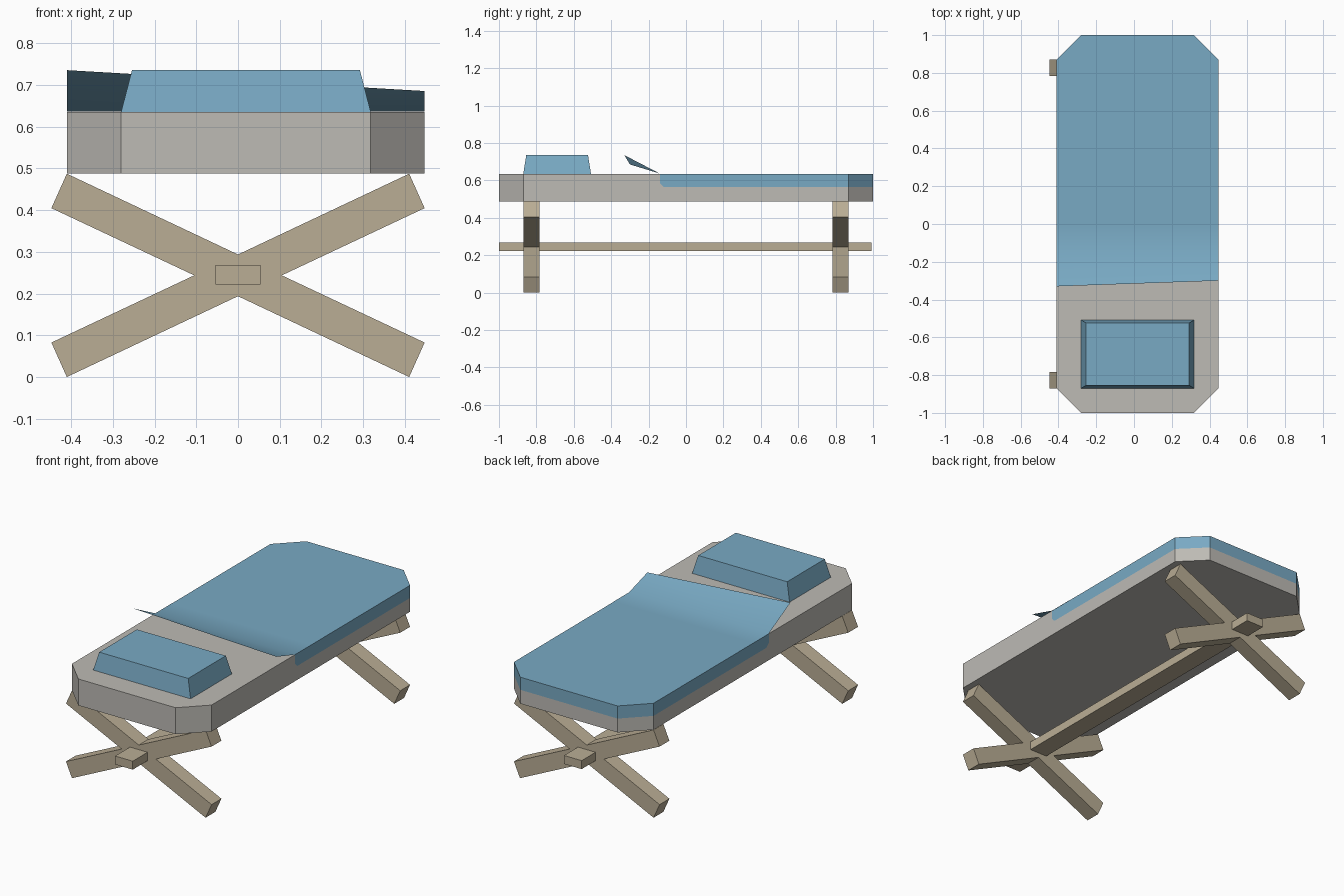
import bpy, bmesh
from mathutils import Vector

if "Cube" in bpy.data.objects:
    bpy.data.objects.remove(bpy.data.objects["Cube"], do_unlink=True)


def material(name, colour):
    mat = bpy.data.materials.new(name)
    mat.use_nodes = True
    mat.diffuse_color = (*colour, 1)
    mat.node_tree.nodes["Principled BSDF"].inputs["Base Color"].default_value = (*colour, 1)
    return mat


BLUE = material("blanket blue", (0.19, 0.40, 0.55))
GREY = material("mattress grey", (0.51, 0.495, 0.46))
WOOD = material("pale wood", (0.49, 0.42, 0.30))


def finish(name, bm, *mats):
    mesh = bpy.data.meshes.new(name)
    bm.to_mesh(mesh)
    bm.free()
    for mat in mats:
        mesh.materials.append(mat)
    obj = bpy.data.objects.new(name, mesh)
    bpy.context.collection.objects.link(obj)
    return obj


def prism(points, offset):
    """Extrude a closed outline by an offset vector."""
    bm = bmesh.new()
    face = bm.faces.new([bm.verts.new(p) for p in points])
    new = bmesh.ops.extrude_face_region(bm, geom=[face])["geom"]
    bmesh.ops.translate(bm, vec=offset, verts=[v for v in new if isinstance(v, bmesh.types.BMVert)])
    bmesh.ops.recalc_face_normals(bm, faces=bm.faces)
    return bm


def box(lo, hi, inset=(0, 0)):
    """Box between two corners, optionally narrowed at the top."""
    bm = bmesh.new()
    bmesh.ops.create_cube(bm, size=1)
    lo, hi = Vector(lo), Vector(hi)
    for v in bm.verts:
        top = v.co.z > 0
        sx, sy = (1 if v.co.x > 0 else -1), (1 if v.co.y > 0 else -1)
        v.co = [(lo[i] + hi[i]) / 2 + v.co[i] * (hi[i] - lo[i]) for i in range(3)]
        if top:
            v.co.x -= sx * inset[0]
            v.co.y -= sy * inset[1]
    return bm


# Mattress with clipped corners; the blanket is cut into its surface
LEFT, RIGHT, BASE, TOP = -0.41, 0.447, 0.488, 0.635
FOLD, HEM, CLIP = -0.14, 0.565, 0.13
outline = [(LEFT + CLIP, -1), (RIGHT - CLIP, -1), (RIGHT, CLIP - 1), (RIGHT, 1 - CLIP),
           (RIGHT - CLIP, 1), (LEFT + CLIP, 1), (LEFT, 1 - CLIP), (LEFT, CLIP - 1)]
bm = prism([(x, y, BASE) for x, y in outline], (0, 0, TOP - BASE))
corner = Vector((0, FOLD + 0.02, HEM))
for point, normal in (((0, FOLD, 0), (0, 1, 0)), ((0, 0, HEM), (0, 0, 1)), (corner, (0, 1, 1))):
    bmesh.ops.bisect_plane(bm, geom=bm.verts[:] + bm.edges[:] + bm.faces[:],
                           plane_co=point, plane_no=normal)
for f in bm.faces:
    c = f.calc_center_median()
    covered = c.y > FOLD and c.z > HEM and c.y + c.z > corner.y + corner.z
    f.material_index = 1 if covered else 0
finish("mattress", bm, GREY, BLUE)

# Turned-back blanket edge, lifted higher on one side
bm = bmesh.new()
rows = []
for x, y, z in ((LEFT, -0.33, 0.735), (RIGHT, -0.30, 0.685)):
    profile = [(0.0, TOP + 0.001), (FOLD, TOP + 0.001), (y, z)]
    rows.append([bm.verts.new((x, py, pz)) for py, pz in profile])
for i in range(len(rows[0]) - 1):
    bm.faces.new((rows[0][i], rows[0][i + 1], rows[1][i + 1], rows[1][i])).smooth = True
finish("blanket_fold", bm, BLUE)

# Pillow
finish("pillow", box((-0.28, -0.87, TOP), (0.318, -0.508, 0.735), (0.026, 0.016)), BLUE)

# Crossed legs at both ends
MID = 0.2435
quarter = [(0.105, 0), (0.447, 0.161), (0.41, MID), (0, 0.05)]
half = quarter + [(-x, z) for x, z in quarter[-2::-1]]
cross = half + [(x, -z) for x, z in half[-2:0:-1]]
for name, y in (("front_legs", -0.87), ("back_legs", 0.784)):
    finish(name, prism([(x, y, MID + z) for x, z in cross], (0, 0.086, 0)), WOOD)

# Long bar joining the leg crossings
finish("cross_bar", box((-0.054, -1, 0.221), (0.054, 0.992, 0.268)), WOOD)
